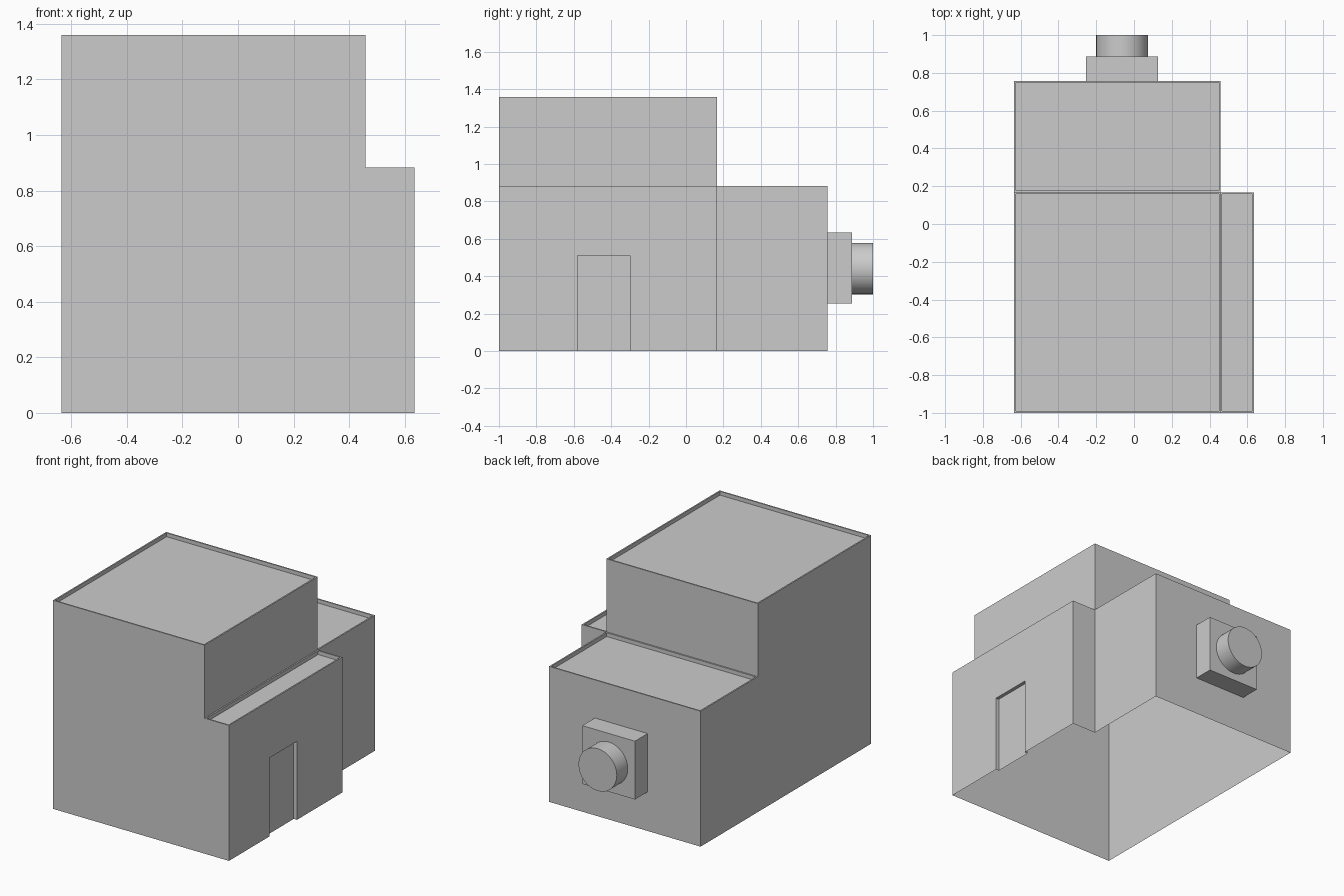
import bpy, bmesh, math
from itertools import product
from mathutils import Matrix

if "Cube" in bpy.data.objects:
    bpy.data.objects.remove(bpy.data.objects["Cube"])


def finish(bm, name):
    mesh = bpy.data.meshes.new(name)
    bm.to_mesh(mesh)
    bm.free()
    obj = bpy.data.objects.new(name, mesh)
    bpy.context.collection.objects.link(obj)
    return obj


# Building shell: filled cells of a coarse grid, merged into one skin, open below
XS = (-0.635, 0.458, 0.612, 0.635)
YS = (-1.0, -0.58, -0.30, 0.167, 0.757)
ZS = (0.0, 0.512, 0.883, 1.359)


def filled(i, j, k):
    if not (0 <= i < 3 and 0 <= j < 4 and 0 <= k < 3):
        return False
    if i > 0 and (j == 3 or k == 2):        # side wing is short and low
        return False
    if j == 3 and k == 2:                   # back wing is low
        return False
    return (i, j, k) != (2, 1, 0)           # door recess


bm = bmesh.new()
for cell in product(range(3), range(4), range(3)):
    if not filled(*cell):
        continue
    for axis, side in product(range(3), (0, 1)):
        near = list(cell)
        near[axis] += 1 if side else -1
        if filled(*near) or near[2] < 0:
            continue
        corners = []
        for a, b in ((0, 0), (1, 0), (1, 1), (0, 1)):
            p = list(cell)
            p[axis] += side
            p[(axis + 1) % 3] += a
            p[(axis + 2) % 3] += b
            corners.append(bm.verts.new((XS[p[0]], YS[p[1]], ZS[p[2]])))
        bm.faces.new(corners if side else corners[::-1])
bmesh.ops.remove_doubles(bm, verts=bm.verts, dist=0.001)
bmesh.ops.dissolve_limit(bm, angle_limit=math.radians(1),
                         verts=bm.verts, edges=bm.edges)

# Roof parapets: a flat rim, then a sunken roof with upright inner walls
bm.normal_update()
roofs = [f for f in bm.faces if f.normal.z > 0.9 and f.calc_center_median().z > 0.8]
bmesh.ops.inset_individual(bm, faces=roofs, thickness=0.013)
bmesh.ops.inset_individual(bm, faces=roofs, thickness=0.0)
bmesh.ops.translate(bm, vec=(0, 0, -0.025), verts=list({v for f in roofs for v in f.verts}))
finish(bm, "building")

# Vent housing on the back wall
bm = bmesh.new()
bmesh.ops.create_cube(bm, size=1, matrix=Matrix.Translation((-0.063, 0.822, 0.445))
                      @ Matrix.Diagonal((0.38, 0.13, 0.38, 1)))
finish(bm, "vent_box")

# Round vent outlet
bm = bmesh.new()
bmesh.ops.create_cone(bm, cap_ends=True, segments=32, radius1=0.138, radius2=0.138,
                      depth=0.113, matrix=Matrix.Translation((-0.063, 0.9435, 0.441))
                      @ Matrix.Rotation(math.pi / 2, 4, 'X'))
pipe = finish(bm, "vent_pipe")
bpy.context.view_layer.objects.active = pipe
pipe.select_set(True)
bpy.ops.object.shade_smooth_by_angle(angle=math.radians(30))
